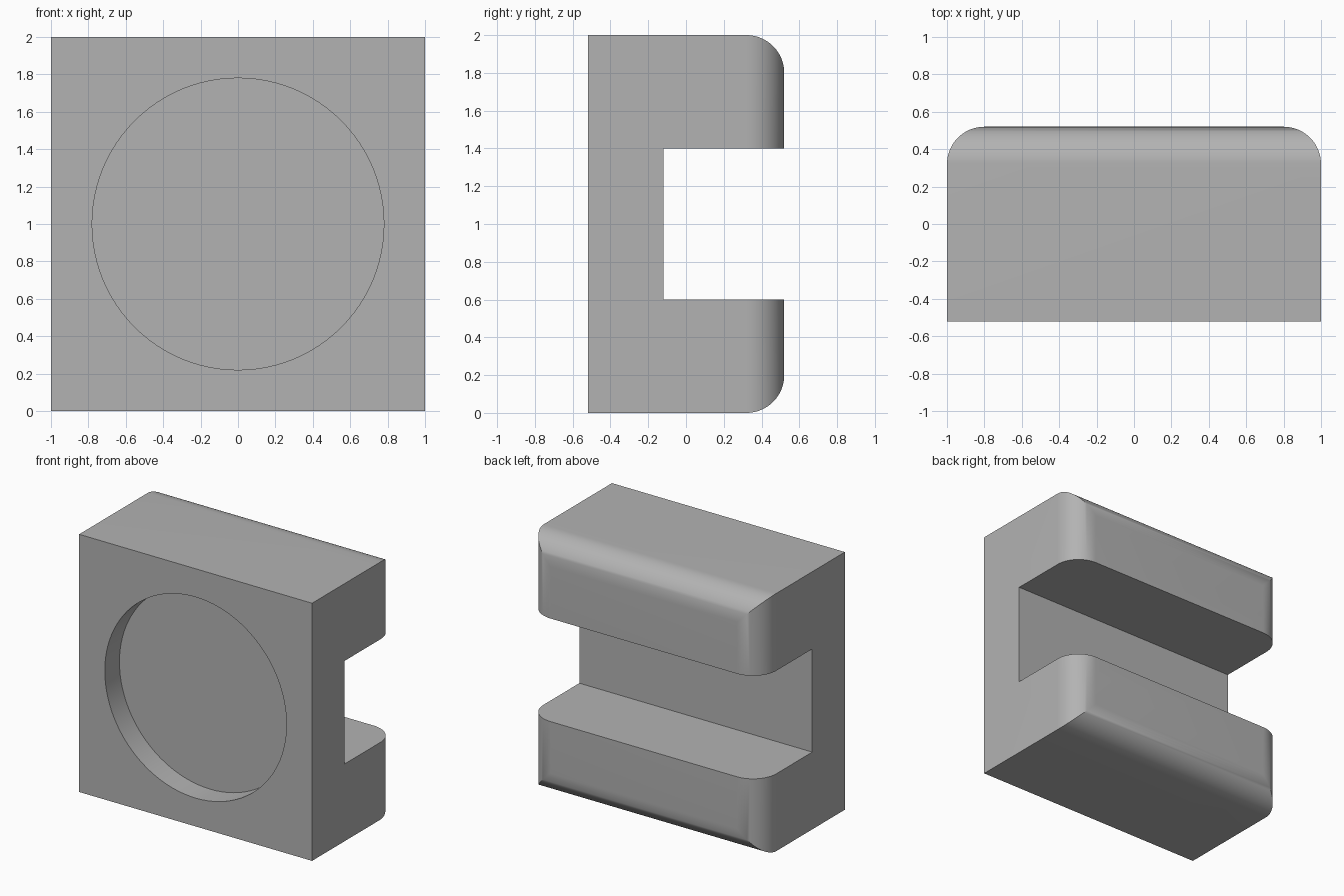
import bpy, bmesh, math
from mathutils import Matrix, Vector

if "Cube" in bpy.data.objects:
    bpy.data.objects.remove(bpy.data.objects["Cube"], do_unlink=True)

DEPTH, FILLET, STEPS = 0.52, 0.2, 16

grey = bpy.data.materials.new("plain grey")
grey.use_nodes = True
grey.diffuse_color = (0.45, 0.45, 0.45, 1)
grey.node_tree.nodes["Principled BSDF"].inputs["Base Color"].default_value = (0.45, 0.45, 0.45, 1)


def add_object(name, bm):
    bmesh.ops.recalc_face_normals(bm, faces=bm.faces)
    mesh = bpy.data.meshes.new(name)
    bm.to_mesh(mesh)
    bm.free()
    mesh.materials.append(grey)
    obj = bpy.data.objects.new(name, mesh)
    bpy.context.collection.objects.link(obj)
    return obj


def extruded(name, profile, place, low, high):
    """Extrude a 2D profile; place(u, v, w) sets its axes."""
    bm = bmesh.new()
    face = bm.faces.new([bm.verts.new(place(u, v, low)) for u, v in profile])
    new = bmesh.ops.extrude_face_region(bm, geom=[face])["geom"]
    shift = Vector(place(0, 0, high)) - Vector(place(0, 0, low))
    bmesh.ops.translate(bm, vec=shift, verts=[v for v in new if isinstance(v, bmesh.types.BMVert)])
    return add_object(name, bm)


def rounded_back():
    """Square front corners, rounded back corners, centred on u = 0."""
    points = [(-1, -DEPTH), (1, -DEPTH)]
    for side, start in ((1, 0), (-1, math.pi / 2)):
        for i in range(STEPS + 1):
            a = start + math.pi / 2 * i / STEPS
            points.append((side * (1 - FILLET) + FILLET * math.cos(a),
                           DEPTH - FILLET + FILLET * math.sin(a)))
    return points


def boolean(target, cutter, operation):
    mod = target.modifiers.new(cutter.name, "BOOLEAN")
    mod.operation, mod.solver, mod.object = operation, "EXACT", cutter
    bpy.context.view_layer.objects.active = target
    bpy.ops.object.modifier_apply(modifier=mod.name)
    bpy.data.objects.remove(cutter, do_unlink=True)


# Block with rounded back side edges
block = extruded("slotted_block", rounded_back(), lambda u, v, w: (u, v, w), 0, 2)

# Rounded top and bottom back edges, mitred at the corners
side_form = extruded("side_form", rounded_back(), lambda u, v, w: (w, v, u + 1), -1.2, 1.2)
boolean(block, side_form, "INTERSECT")

# Slot across the back
slot = [(-0.12, 0.6), (0.8, 0.6), (0.8, 1.4), (-0.12, 1.4)]
slot_cutter = extruded("slot_cutter", slot, lambda u, v, w: (w, u, v), -1.3, 1.3)
boolean(block, slot_cutter, "DIFFERENCE")

# Round recess in the front
bm = bmesh.new()
floor_y, outer_y = -DEPTH + 0.18, -DEPTH - 0.2
bmesh.ops.create_cone(bm, cap_ends=True, segments=96, radius1=0.78, radius2=0.78,
                      depth=floor_y - outer_y,
                      matrix=Matrix.Translation((0, (floor_y + outer_y) / 2, 1))
                      @ Matrix.Rotation(math.pi / 2, 4, "X"))
boolean(block, add_object("recess_cutter", bm), "DIFFERENCE")

# Smooth the curves, keep the hard edges
bpy.ops.object.select_all(action="DESELECT")
block.select_set(True)
bpy.context.view_layer.objects.active = block
bpy.ops.object.shade_smooth_by_angle(angle=math.radians(30))
